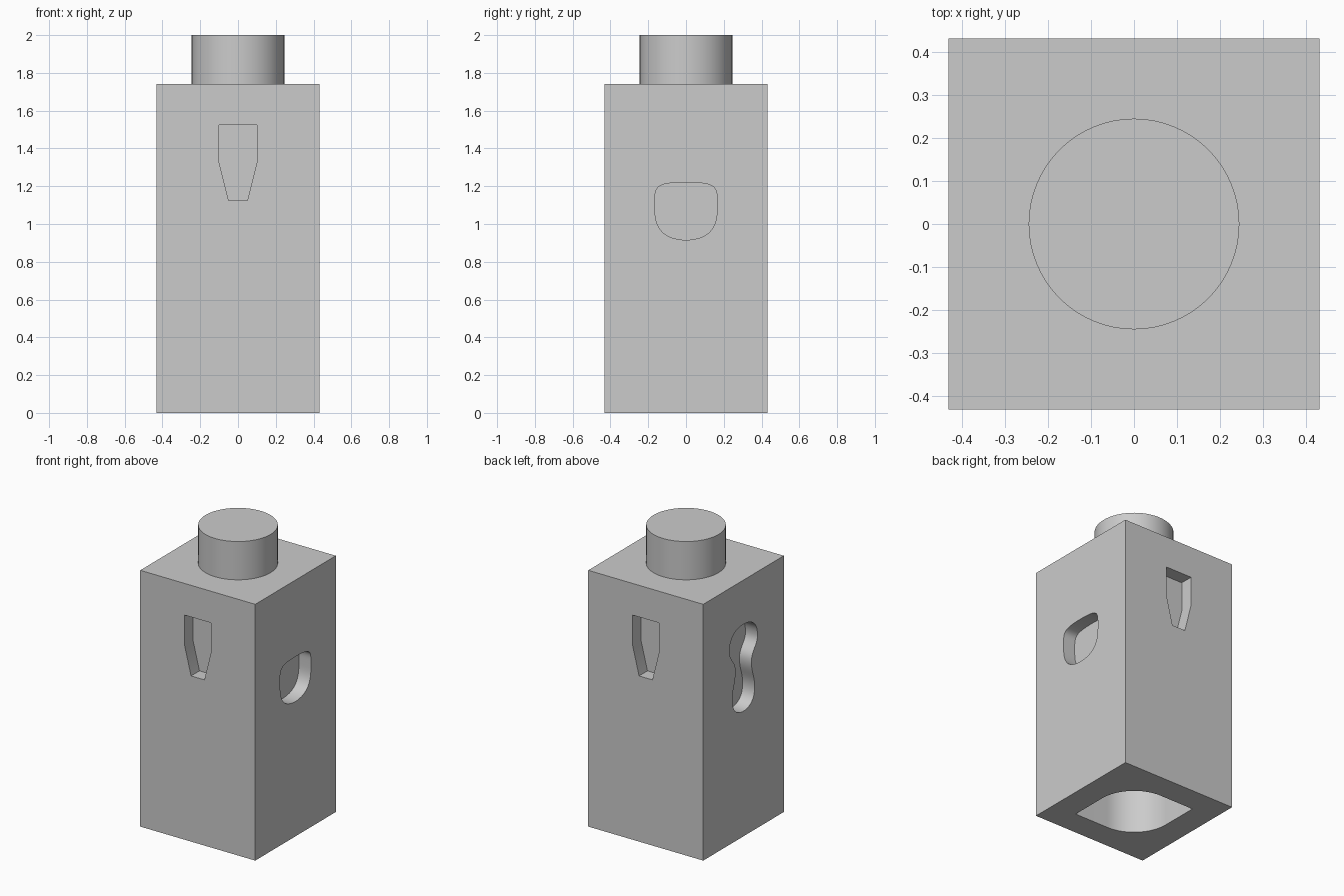
import bpy
import bmesh
from math import pi, cos, sin, radians
from mathutils import Matrix, Vector

default = bpy.data.objects.get("Cube")
if default:
    bpy.data.objects.remove(default, do_unlink=True)

HALF = 0.432        # half width of the block
BODY_TOP = 1.74
PEG_RADIUS = 0.245
POCKET = 0.09       # depth of the side pockets
SOCKET = 0.257      # half width of the socket underneath
SOCKET_DEPTH = 0.36

grey = bpy.data.materials.new("plain grey")
grey.use_nodes = True
colour = (0.6, 0.6, 0.6, 1)
grey.diffuse_color = colour
grey.node_tree.nodes["Principled BSDF"].inputs["Base Color"].default_value = colour


def prism(name, outline, start, depth, matrix=Matrix()):
    """Extrude a flat outline along local z, then place it with a matrix."""
    bm = bmesh.new()
    face = bm.faces.new([bm.verts.new((x, y, start)) for x, y in outline])
    moved = bmesh.ops.extrude_face_region(bm, geom=[face])["geom"]
    bmesh.ops.translate(bm, vec=(0, 0, depth),
                        verts=[v for v in moved if isinstance(v, bmesh.types.BMVert)])
    bmesh.ops.transform(bm, matrix=matrix, verts=bm.verts)
    bmesh.ops.recalc_face_normals(bm, faces=bm.faces)
    mesh = bpy.data.meshes.new(name)
    bm.to_mesh(mesh)
    bm.free()
    obj = bpy.data.objects.new(name, mesh)
    bpy.context.collection.objects.link(obj)
    mesh.materials.append(grey)
    return obj


def mirrored(half):
    """Close a right-hand half outline by mirroring it across the middle."""
    return half + [(-x, y) for x, y in reversed(half) if x > 1e-5]


def bezier_half(*curves, steps=14):
    """Sample joined cubic curves into one half outline."""
    points = []
    for a, b, c, d in curves:
        for i in range(steps + 1):
            t = i / steps
            s = 1 - t
            p = (Vector(a) * s**3 + Vector(b) * 3 * s * s * t
                 + Vector(c) * 3 * s * t * t + Vector(d) * t**3)
            if not points or (p - points[-1]).length > 1e-5:
                points.append(p)
    return [tuple(p) for p in points]


def arc(radius, start, end, steps):
    angles = [radians(start + (end - start) * i / steps) for i in range(steps + 1)]
    return [(radius * cos(a), radius * sin(a)) for a in angles]


# Pocket outlines
tapered = mirrored([(0.1, 1.525), (0.1, 1.325), (0.05, 1.125)])
rounded = mirrored(bezier_half(
    ((0, 1.22), (0.15, 1.22), (0.165, 1.2), (0.165, 1.13)),
    ((0.165, 1.08), (0.165, 0.965), (0.11, 0.92), (0, 0.915))))
waisted = mirrored(bezier_half(
    ((0, 1.44), (0.09, 1.44), (0.15, 1.395), (0.15, 1.31)),
    ((0.15, 1.31), (0.15, 1.24), (0.085, 1.23), (0.085, 1.15)),
    ((0.085, 1.15), (0.085, 1.08), (0.12, 1.04), (0.12, 0.97)),
    ((0.12, 0.97), (0.12, 0.89), (0.07, 0.85), (0, 0.85))))

# Socket outline: two round and two square opposite corners
socket = (arc(SOCKET, 0, 90, 20) + [(-SOCKET, SOCKET)]
          + arc(SOCKET, 180, 270, 20) + [(SOCKET, -SOCKET)])

# Block and peg
square = [(-HALF, -HALF), (HALF, -HALF), (HALF, HALF), (-HALF, HALF)]
body = prism("block_body", square, 0, BODY_TOP)
peg = prism("top_peg", arc(PEG_RADIUS, 0, 354.375, 63), BODY_TOP, 2 - BODY_TOP)

# Cutters: one pocket per side and the socket underneath
cutters = [prism("socket_cutter", socket, -0.1, SOCKET_DEPTH + 0.1)]
upright = Matrix.Rotation(pi / 2, 4, "X")
for name, outline, turn in (("front", tapered, 0), ("right", rounded, 90),
                            ("back", tapered, 180), ("left", waisted, -90)):
    placing = Matrix.Rotation(radians(turn), 4, "Z") @ upright
    cutters.append(prism(name + "_pocket_cutter", outline, HALF - POCKET, 0.2, placing))

bpy.context.view_layer.objects.active = body
for cutter in cutters:
    cut = body.modifiers.new(cutter.name, "BOOLEAN")
    cut.operation = "DIFFERENCE"
    cut.solver = "EXACT"
    cut.object = cutter
    bpy.ops.object.modifier_apply(modifier=cut.name)
    bpy.data.objects.remove(cutter, do_unlink=True)

# Smooth the curved walls, keep the corners sharp
bpy.ops.object.select_all(action="DESELECT")
for obj in (body, peg):
    obj.select_set(True)
bpy.ops.object.shade_smooth_by_angle(angle=radians(30))
